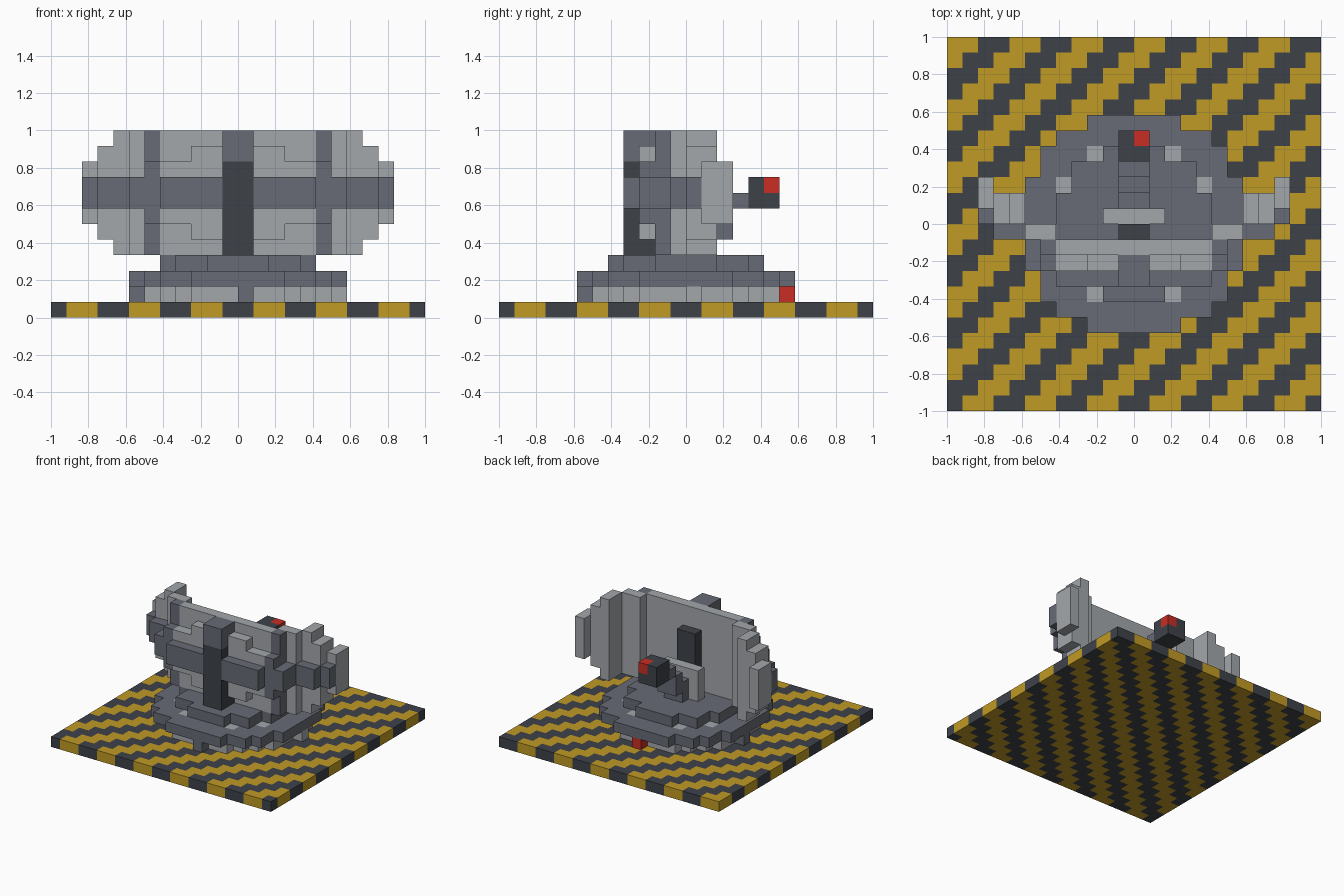
import bpy
import bmesh
from mathutils import Vector

if "Cube" in bpy.data.objects:
    bpy.data.objects.remove(bpy.data.objects["Cube"], do_unlink=True)

U = 1 / 12  # edge of one block

COLOURS = {
    "light_grey": (0.37, 0.39, 0.41),
    "mid_grey": (0.135, 0.147, 0.178),
    "charcoal": (0.048, 0.054, 0.066),
    "hazard_yellow": (0.53, 0.325, 0.018),
    "signal_red": (0.58, 0.027, 0.017),
}
MATS = {}
for label, rgb in COLOURS.items():
    m = bpy.data.materials.new(label)
    m.use_nodes = True
    m.diffuse_color = (*rgb, 1)
    m.node_tree.nodes["Principled BSDF"].inputs["Base Color"].default_value = (*rgb, 1)
    MATS[label] = m


def build(name, cells):
    """Turn a dict of block -> colour into a mesh of its exposed faces."""
    used = sorted(set(cells.values()))
    bm = bmesh.new()
    verts = {}
    for cell, colour in cells.items():
        for axis in range(3):
            for side in (0, 1):
                near = list(cell)
                near[axis] += 2 * side - 1
                if tuple(near) in cells:
                    continue
                corners = []
                for a, b in ((0, 0), (1, 0), (1, 1), (0, 1)):
                    p = list(cell)
                    p[axis] += side
                    p[(axis + 1) % 3] += a
                    p[(axis + 2) % 3] += b
                    p = tuple(p)
                    if p not in verts:
                        verts[p] = bm.verts.new(Vector(p) * U)
                    corners.append(verts[p])
                face = bm.faces.new(corners if side else corners[::-1])
                face.material_index = used.index(colour)
    mesh = bpy.data.meshes.new(name)
    bm.to_mesh(mesh)
    bm.free()
    for colour in used:
        mesh.materials.append(MATS[colour])
    obj = bpy.data.objects.new(name, mesh)
    bpy.context.collection.objects.link(obj)
    return obj


def box(xs, ys, zs, colour):
    """Blocks in half-open ranges."""
    return {(i, j, k): colour
            for i in range(*xs) for j in range(*ys) for k in range(*zs)}


def pair(x0, x1, ys, zs, colour):
    """The same box on both sides of the middle."""
    return box((x0, x1), ys, zs, colour) | box((-x1, -x0), ys, zs, colour)


def disc(radius, k, colour):
    return {(i, j, k): colour for i in range(-8, 8) for j in range(-8, 8)
            if (i + .5) ** 2 + (j + .5) ** 2 < radius ** 2}


# Striped ground slab
build("striped_slab", {
    (i, j, 0): "hazard_yellow" if (i - j + 23) % 4 < 2 else "charcoal"
    for i in range(-12, 12) for j in range(-12, 12)})

# Bearing ring with four direction markers
ring = disc(6.1, 1, "light_grey")
ring[0, -7, 1] = "mid_grey"
ring[-7, 0, 1] = "mid_grey"
ring[6, 0, 1] = "light_grey"
ring[0, 6, 1] = "signal_red"
build("bearing_ring", ring)

# Turntable with light bolts around the upper step
table = disc(7.2, 2, "mid_grey")
for a, b in ((4, 2), (2, 4)):
    for i in (a, -1 - a):
        for j in (b, -1 - b):
            table[i, j, 2] = "light_grey"
build("turntable", table)
build("turntable_step", disc(5.1, 3, "mid_grey"))

# Curved reflector, swept backwards towards its ends
dish = box((-5, 5), (-2, -1), (4, 12), "light_grey")
dish |= box((-5, 5), (-3, -2), (6, 10), "light_grey")
dish |= box((-3, 3), (-3, -2), (5, 11), "light_grey")
dish |= pair(5, 7, (-1, 0), (4, 12), "light_grey")
dish |= pair(7, 8, (0, 2), (4, 12), "light_grey")
dish |= pair(8, 9, (0, 2), (5, 11), "light_grey")
dish |= pair(9, 10, (1, 3), (6, 10), "light_grey")
build("reflector", dish)

# Upright ribs on the outside of the reflector
ribs = pair(5, 6, (-2, -1), (4, 12), "mid_grey")
ribs |= pair(5, 6, (-3, -2), (6, 10), "mid_grey")
build("side_ribs", ribs)

# Horizontal brace following the curve
brace = pair(1, 5, (-4, -3), (7, 9), "mid_grey")
brace |= pair(5, 7, (-3, -2), (7, 9), "mid_grey")
brace |= pair(6, 7, (-2, -1), (7, 9), "mid_grey")
brace |= pair(7, 9, (-1, 0), (7, 9), "mid_grey")
brace |= pair(9, 10, (0, 1), (7, 9), "mid_grey")
build("horizontal_brace", brace)

# Middle spine: dark below, grey at the top
spine = box((-1, 1), (-4, -3), (4, 10), "charcoal")
spine |= box((-1, 1), (-3, -2), (4, 5), "charcoal")
spine |= box((-1, 1), (-4, -3), (10, 12), "mid_grey")
spine |= box((-1, 1), (-3, -2), (11, 12), "mid_grey")
build("middle_spine", spine)

# Panel on the hollow side
build("inner_panel", box((-1, 1), (-1, 0), (4, 10), "charcoal"))

# Mount and rising arm for the receiver
build("arm_mount", box((-2, 2), (0, 1), (4, 7), "light_grey"))
arm = box((-1, 1), (1, 2), (4, 6), "mid_grey")
arm |= box((-1, 1), (2, 3), (5, 7), "mid_grey")
arm |= box((-1, 1), (3, 4), (7, 8), "mid_grey")
build("receiver_arm", arm)

# Receiver with a warning lamp in one corner
receiver = box((-1, 1), (4, 6), (7, 9), "charcoal")
receiver[0, 5, 8] = "signal_red"
build("receiver", receiver)
